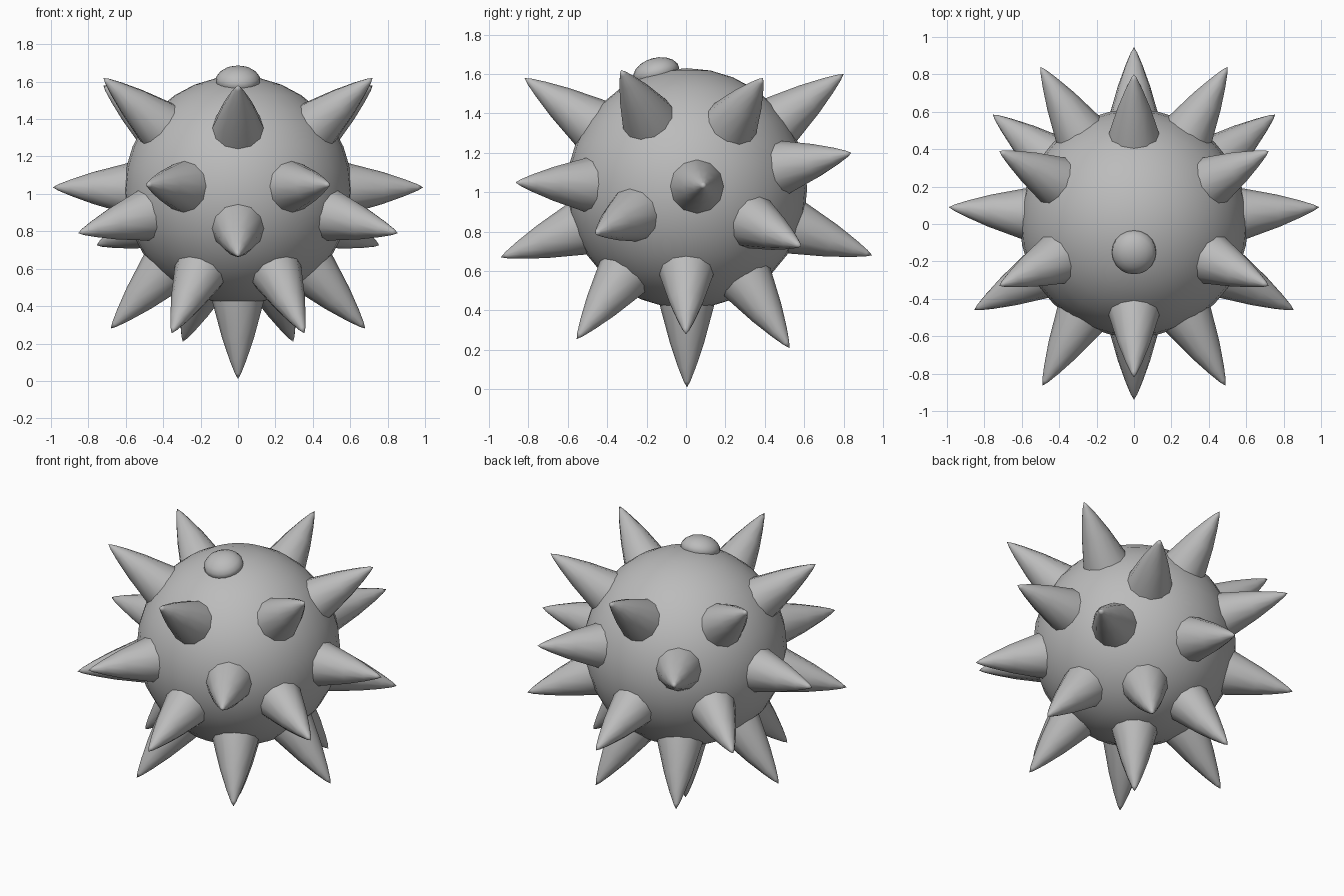
import bpy, bmesh, math
from mathutils import Vector

if "Cube" in bpy.data.objects:
    bpy.data.objects.remove(bpy.data.objects["Cube"])

CENTRE = Vector((0, 0.005, 1.02))
RADIUS = 0.61

metal = bpy.data.materials.new("grey metal")
metal.diffuse_color = (0.5, 0.5, 0.5, 1)
metal.use_nodes = True
metal.node_tree.nodes["Principled BSDF"].inputs["Base Color"].default_value = metal.diffuse_color


def finish(name, bm, angle=40):
    """Turn a bmesh into a smooth-shaded object."""
    mesh = bpy.data.meshes.new(name)
    bmesh.ops.recalc_face_normals(bm, faces=bm.faces)
    bm.to_mesh(mesh)
    bm.free()
    mesh.materials.append(metal)
    ob = bpy.data.objects.new(name, mesh)
    bpy.context.collection.objects.link(ob)
    bpy.context.view_layer.objects.active = ob
    ob.select_set(True)
    bpy.ops.object.shade_smooth_by_angle(angle=math.radians(angle))
    ob.select_set(False)
    return ob


def aim(ob, direction):
    """Point the object's z axis from the ball centre along a direction."""
    ob.location = CENTRE
    ob.rotation_mode = 'QUATERNION'
    ob.rotation_quaternion = direction.to_track_quat('Z', 'Y')


def lathe(name, profile, sides):
    """Revolve (height, radius) pairs around z; the last one is the tip."""
    bm = bmesh.new()
    rings = []
    for h, r in profile[:-1]:
        rings.append([bm.verts.new((r * math.cos(math.tau * i / sides),
                                    r * math.sin(math.tau * i / sides), h))
                      for i in range(sides)])
    tip = bm.verts.new((0, 0, profile[-1][0]))
    for a, b in zip(rings, rings[1:]):
        for i in range(sides):
            j = (i + 1) % sides
            bm.faces.new((a[i], a[j], b[j], b[i]))
    for i in range(sides):
        bm.faces.new((rings[-1][i], rings[-1][(i + 1) % sides], tip))
    bm.faces.new(rings[0][::-1])
    return finish(name, bm)


# Round body
bm = bmesh.new()
bmesh.ops.create_uvsphere(bm, u_segments=32, v_segments=16, radius=RADIUS)
body = finish("body", bm)
body.location = CENTRE

# Spike tips: those off the middle plane are mirrored in x
tips = [
    (0, -0.82, 1.58), (0, 0.80, 1.60), (0, -0.94, 0.67), (0, 0.945, 0.68),
    (0, 0.005, 0.01),
    (0.72, -0.33, 1.62), (0.72, 0.39, 1.58), (0.50, 0.84, 1.20),
    (0.49, -0.865, 1.05), (0.99, 0.09, 1.035), (0.855, -0.46, 0.79),
    (0.755, 0.585, 0.725), (0.68, 0.0, 0.28), (0.355, -0.555, 0.255),
    (0.295, 0.525, 0.21),
]
spike_profile = [(0.53, 0.15), (0.60, 0.135), (0.78, 0.086), (0.90, 0.045),
                 (0.97, 0.017), (1.0, 0)]
for x, y, z in tips:
    for side in ((1, -1) if x else (1,)):
        d = Vector((x * side, y, z)) - CENTRE
        spike = lathe("spike", [(h * d.length, r) for h, r in spike_profile], 12)
        aim(spike, d)

# Low domed fuse cap near the top
cap_profile = [(0.56, 0.10), (0.60, 0.119), (0.625, 0.117), (0.65, 0.098),
               (0.67, 0.067), (0.68, 0.033), (0.683, 0)]
cap = lathe("fuse_cap", cap_profile, 20)
aim(cap, Vector((0, -0.157, 0.59)))
